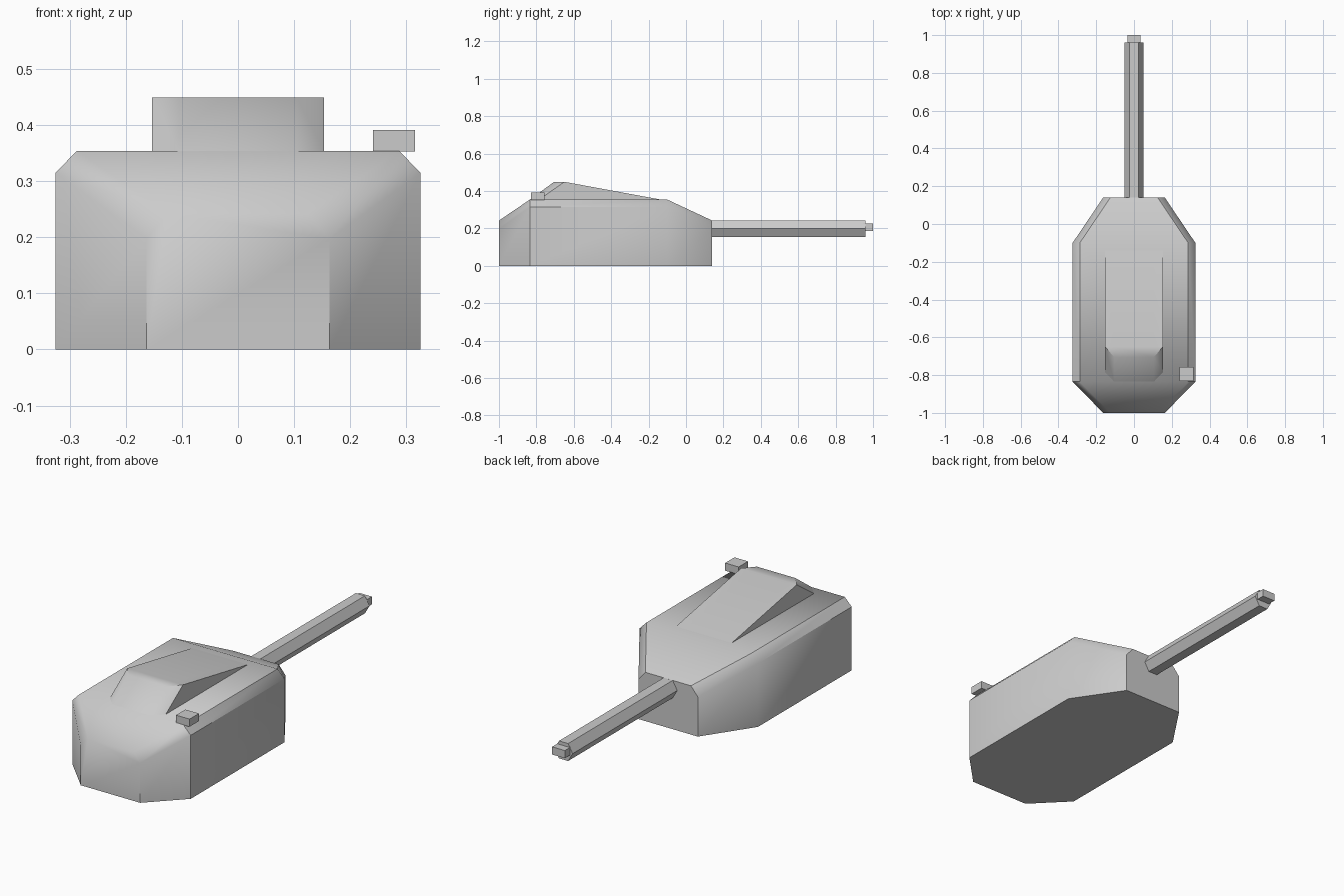
import bpy, bmesh, math

if "Cube" in bpy.data.objects:
    bpy.data.objects.remove(bpy.data.objects["Cube"])


def finish(name, bm, smooth_angle=None):
    bmesh.ops.remove_doubles(bm, verts=bm.verts, dist=1e-5)
    bmesh.ops.recalc_face_normals(bm, faces=bm.faces)
    mesh = bpy.data.meshes.new(name)
    bm.to_mesh(mesh)
    bm.free()
    ob = bpy.data.objects.new(name, mesh)
    bpy.context.collection.objects.link(ob)
    if smooth_angle:
        bpy.ops.object.select_all(action='DESELECT')
        ob.select_set(True)
        bpy.context.view_layer.objects.active = ob
        bpy.ops.object.shade_smooth_by_angle(angle=math.radians(smooth_angle))
    return ob


def loft(name, rings, smooth_angle=None):
    """Skin closed rings of points and cap both ends."""
    bm = bmesh.new()
    rows = [[bm.verts.new(p) for p in ring] for ring in rings]
    n = len(rows[0])
    for a, b in zip(rows, rows[1:]):
        for i in range(n):
            j = (i + 1) % n
            bm.faces.new((a[i], a[j], b[j], b[i]))
    bm.faces.new(rows[0])
    bm.faces.new(rows[-1])
    return finish(name, bm, smooth_angle)


def box(name, lo, hi):
    corners = [(lo[0], lo[2]), (hi[0], lo[2]), (hi[0], hi[2]), (lo[0], hi[2])]
    return loft(name, [[(x, y, z) for x, z in corners] for y in (lo[1], hi[1])])


# Turret shell: chamfered cross-sections, narrow at both ends
def shell_ring(y, wall_x, wall_z, roof_x, roof_z):
    half = [(wall_x, 0), (wall_x, wall_z), (roof_x, roof_z)]
    return [(x, y, z) for x, z in half] + [(-x, y, z) for x, z in reversed(half)]


narrow = (0.163, 0.197, 0.125, 0.242)
wide = (0.325, 0.315, 0.287, 0.354)
loft("turret_shell", [shell_ring(-1.0, *narrow), shell_ring(-0.835, *wide),
                      shell_ring(-0.10, *wide), shell_ring(0.14, *narrow)], 40)

# Roof hump: wedge with swept-back rear corners
outer = [(-0.14, 0.355), (-0.65, 0.449), (-0.65, 0.449), (-0.785, 0.354)]
inner = [(-0.14, 0.355), (-0.65, 0.449), (-0.705, 0.449), (-0.835, 0.354)]
loft("roof_hump", [[(x, y, z) for y, z in prof] for x, prof in
                   ((-0.153, outer), (-0.105, inner), (0.105, inner), (0.153, outer))], 40)

# Hexagonal gun barrel
hexagon = [(0.05 * math.cos(k * math.pi / 3), 0.1985 + 0.05 * math.sin(k * math.pi / 3))
           for k in range(6)]
loft("gun_barrel", [[(x, y, z) for x, z in hexagon] for y in (0.13, 0.96)])

# Muzzle block and roof sight
box("muzzle", (-0.035, 0.95, 0.187), (0.035, 1.0, 0.225))
box("roof_sight", (0.241, -0.83, 0.353), (0.315, -0.757, 0.391))
